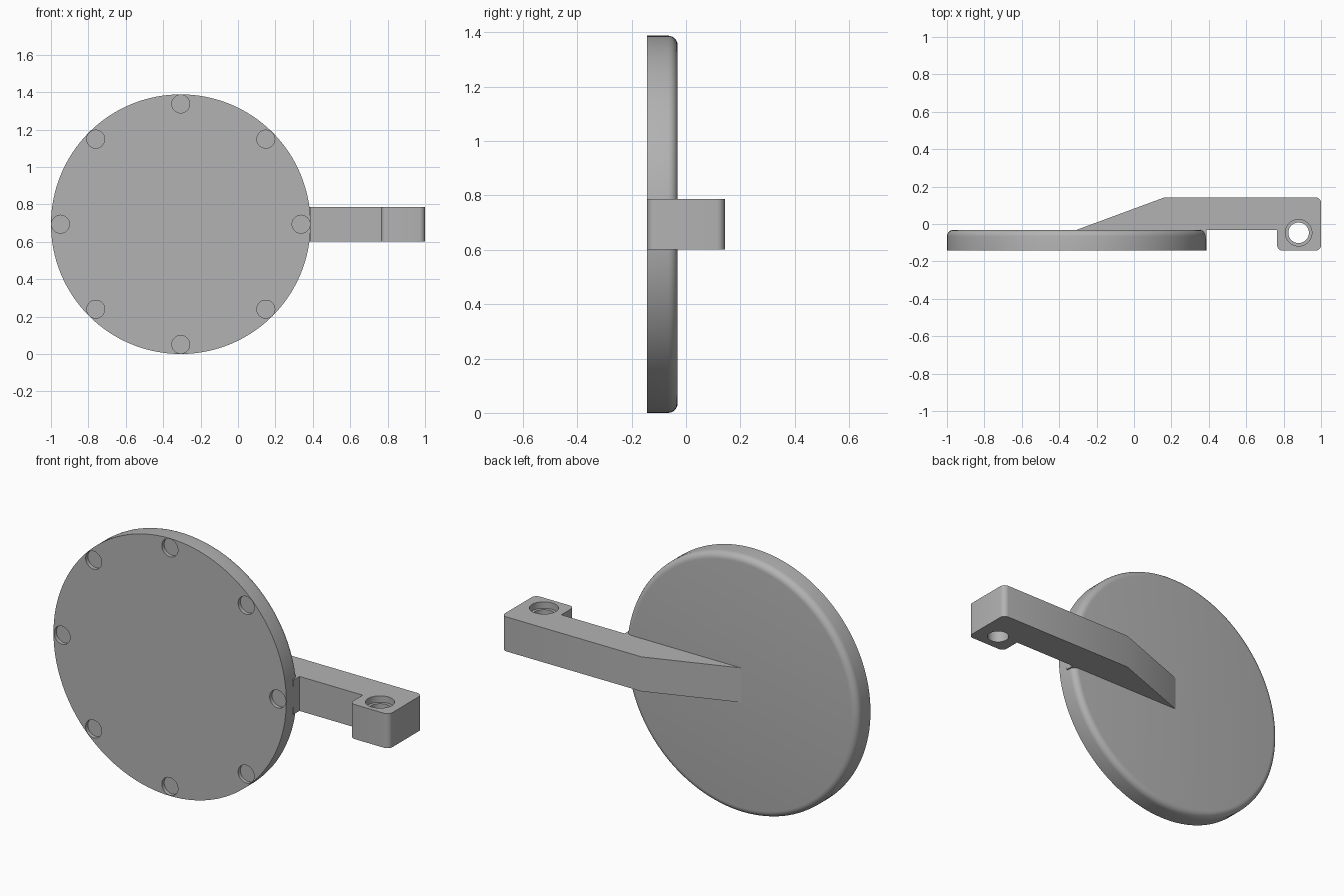
import bpy, bmesh, math
from mathutils import Vector, Matrix

cube = bpy.data.objects.get("Cube")
if cube:
    bpy.data.objects.remove(cube, do_unlink=True)

# Single grey material
grey = bpy.data.materials.new("plain grey")
grey.use_nodes = True
colour = (0.45, 0.45, 0.45, 1)
grey.diffuse_color = colour
grey.node_tree.nodes["Principled BSDF"].inputs["Base Color"].default_value = colour

FRONT, BACK, DISC_BACK = -0.143, 0.143, -0.031
CX, CZ, RADIUS = -0.306, 0.694, 0.694
ARM_HALF = 0.093


def make_object(name, bm):
    bmesh.ops.recalc_face_normals(bm, faces=bm.faces[:])
    mesh = bpy.data.meshes.new(name)
    bm.to_mesh(mesh)
    bm.free()
    mesh.materials.append(grey)
    obj = bpy.data.objects.new(name, mesh)
    bpy.context.collection.objects.link(obj)
    return obj


def add_cylinder(bm, centre, radius, length, axis, sides=48):
    turn = Vector((0, 0, 1)).rotation_difference(Vector(axis)).to_matrix().to_4x4()
    return bmesh.ops.create_cone(
        bm, cap_ends=True, segments=sides, radius1=radius, radius2=radius,
        depth=length, matrix=Matrix.Translation(centre) @ turn)


def cut_and_smooth(obj, cutters):
    bpy.ops.object.select_all(action="DESELECT")
    bpy.context.view_layer.objects.active = obj
    obj.select_set(True)
    for cutter in cutters:
        mod = obj.modifiers.new("cut", "BOOLEAN")
        mod.operation, mod.solver, mod.object = "DIFFERENCE", "EXACT", cutter
        bpy.ops.object.modifier_apply(modifier=mod.name)
        bpy.data.objects.remove(cutter, do_unlink=True)
    bpy.ops.object.shade_smooth_by_angle(angle=math.radians(30))


# Disc with a rounded back rim
bm = bmesh.new()
add_cylinder(bm, (CX, (FRONT + DISC_BACK) / 2, CZ), RADIUS, DISC_BACK - FRONT, (0, 1, 0), 128)
rim = [e for e in bm.edges if all(v.co.y > DISC_BACK - 0.001 for v in e.verts)]
bmesh.ops.bevel(bm, geom=rim, offset=0.035, segments=6, profile=0.5, affect="EDGES")
disc = make_object("disc", bm)

# Ring of eight shallow round pockets in the front face
bm = bmesh.new()
for i in range(8):
    a = i * math.pi / 4
    spot = (CX + 0.643 * math.cos(a), FRONT, CZ + 0.643 * math.sin(a))
    add_cylinder(bm, spot, 0.048, 0.04, (0, 1, 0))
cut_and_smooth(disc, [make_object("pocket_cutter", bm)])

# Arm: ramp, straight bar and end block as one extruded profile
ROOT = -0.08
profile = [
    (CX, ROOT), (0.388, ROOT), (0.388, DISC_BACK), (0.765, DISC_BACK),
    (0.765, FRONT), (1, FRONT), (1, BACK), (0.165, BACK), (CX, DISC_BACK)]
bm = bmesh.new()
base = bm.faces.new([bm.verts.new((x, y, CZ - ARM_HALF)) for x, y in profile])
lifted = bmesh.ops.extrude_face_region(bm, geom=[base])["geom"]
bmesh.ops.translate(bm, vec=(0, 0, 2 * ARM_HALF),
                    verts=[g for g in lifted if isinstance(g, bmesh.types.BMVert)])
if not any(f.normal.z < -0.5 for f in bm.faces):
    bmesh.ops.recalc_face_normals(bm, faces=bm.faces[:])


def is_block_corner(edge):
    a, b = (v.co for v in edge.verts)
    upright = abs(a.z - b.z) > 0.1
    return upright and (a.x > 0.99 or (a.x > 0.7 and a.y < FRONT + 0.01))


bmesh.ops.bevel(bm, geom=[e for e in bm.edges if is_block_corner(e)],
                offset=0.03, segments=6, profile=0.5, affect="EDGES")
arm = make_object("arm", bm)

# Through hole and wider counterbore in the end block
cutters = []
for name, radius, length, z in (("hole_cutter", 0.055, 0.4, CZ),
                                ("counterbore_cutter", 0.071, 0.07, CZ + ARM_HALF)):
    bm = bmesh.new()
    add_cylinder(bm, (0.88, -0.047, z), radius, length, (0, 0, 1))
    cutters.append(make_object(name, bm))
cut_and_smooth(arm, cutters)
